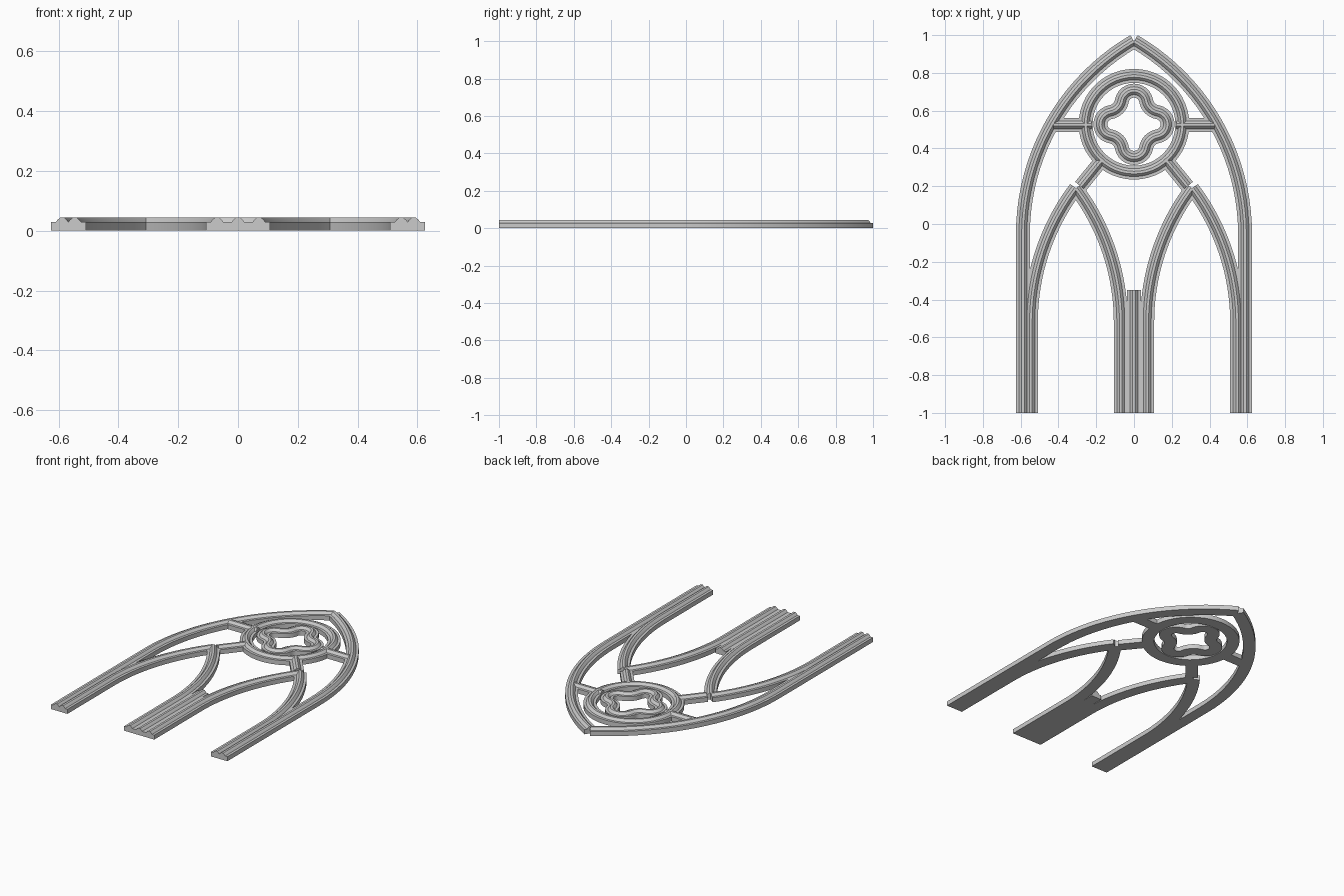
import bpy, bmesh
from math import sin, cos, pi, atan2, sqrt, radians
from mathutils import Vector

old = bpy.data.objects.get("Cube")
if old:
    bpy.data.objects.remove(old, do_unlink=True)

stone = bpy.data.materials.new("grey_stone")
stone.use_nodes = True
GREY = (0.6, 0.6, 0.6, 1)
stone.diffuse_color = GREY
stone.node_tree.nodes["Principled BSDF"].inputs["Base Color"].default_value = GREY

# Moulding section: flat back, square edges, raised roll along the middle
HALF = 0.037
side = [(HALF, 0), (HALF, 0.029), (0.021, 0.029), (0.016, 0.036), (0.007, 0.044)]
SECTION = side + [(-u, z) for u, z in reversed(side)]


def sweep(name, path, closed=False):
    """Run the moulding section along a flat path."""
    pts = [Vector(p) for p in path]
    n = len(pts)
    bm = bmesh.new()
    rings = []
    for i, p in enumerate(pts):
        a = pts[i - 1] if closed or i else p
        b = pts[(i + 1) % n] if closed or i < n - 1 else p
        t = (b - a).normalized()
        normal = Vector((-t.y, t.x))
        rings.append([bm.verts.new((*(p + normal * u), z)) for u, z in SECTION])
    m = len(SECTION)
    for i in range(n if closed else n - 1):
        r, q = rings[i], rings[(i + 1) % n]
        for j in range(m):
            k = (j + 1) % m
            bm.faces.new((r[j], r[k], q[k], q[j]))
    if not closed:
        bm.faces.new(rings[0])
        bm.faces.new(rings[-1])
    bmesh.ops.recalc_face_normals(bm, faces=bm.faces)
    mesh = bpy.data.meshes.new(name)
    bm.to_mesh(mesh)
    bm.free()
    mesh.materials.append(stone)
    mesh.shade_smooth()
    mesh.set_sharp_from_angle(angle=radians(25))
    obj = bpy.data.objects.new(name, mesh)
    bpy.context.collection.objects.link(obj)
    return obj


def arc(cx, cy, r, a0, a1, steps):
    return [(cx + r * cos(a0 + (a1 - a0) * i / steps),
             cy + r * sin(a0 + (a1 - a0) * i / steps)) for i in range(steps + 1)]


def half_arch(foot_x, apex_x, spring_y, apex_y):
    """Straight jamb, then one side of a pointed arch."""
    w, h = abs(apex_x - foot_x), apex_y - spring_y
    r = (w * w + h * h) / (2 * w)
    sweep_angle = atan2(h, r - w)
    d = 1 if apex_x > foot_x else -1
    curve = [(foot_x + d * (r - x), y)
             for x, y in arc(0, spring_y, r, 0, sweep_angle, 20)]
    return [(foot_x, -1)] + curve


# Arches and struts, once for each side
CY = 0.528
for s, label in ((1, "left"), (-1, "right")):
    def mirrored(path):
        return [(s * x, y) for x, y in path]
    sweep(f"outer_arch_{label}", mirrored(half_arch(0.588, 0, -0.054, 0.968)))
    sweep(f"lancet_outer_side_{label}", mirrored(half_arch(0.546, 0.308, -0.52, 0.19)))
    sweep(f"lancet_inner_side_{label}", mirrored(half_arch(0.07, 0.308, -0.52, 0.19)))
    sweep(f"side_strut_{label}", mirrored([(0.225, CY - 0.003), (0.425, CY - 0.003)]))
    sweep(f"diagonal_strut_{label}", mirrored([(0.165, 0.345), (0.283, 0.2)]))

# Central mullion
sweep("central_mullion", [(0, -1), (0, -0.35)])

# Round window ring
sweep("ring", arc(0, CY, 0.256, 0, 2 * pi, 48)[:-1], closed=True)

# Quatrefoil: four lobes joined by tangent reversed arcs
lobe_d, lobe_r, waist = 0.113, 0.065, 0.12
k = sqrt(2) * lobe_d
valley_r = ((waist ** 2 + lobe_d ** 2 - k * waist - lobe_r ** 2)
            / (k + 2 * lobe_r - 2 * waist))
c = (waist + valley_r) / sqrt(2)
turn = atan2(c, c - lobe_d)
lobe = arc(lobe_d, 0, lobe_r, -turn, turn, 12)
valley = arc(c, c, valley_r, turn + pi, 1.5 * pi - turn, 8)[1:-1]
path = []
for q in range(4):
    ca, sa = cos(q * pi / 2), sin(q * pi / 2)
    path += [(x * ca - y * sa, CY + x * sa + y * ca) for x, y in lobe + valley]
sweep("quatrefoil", path, closed=True)
